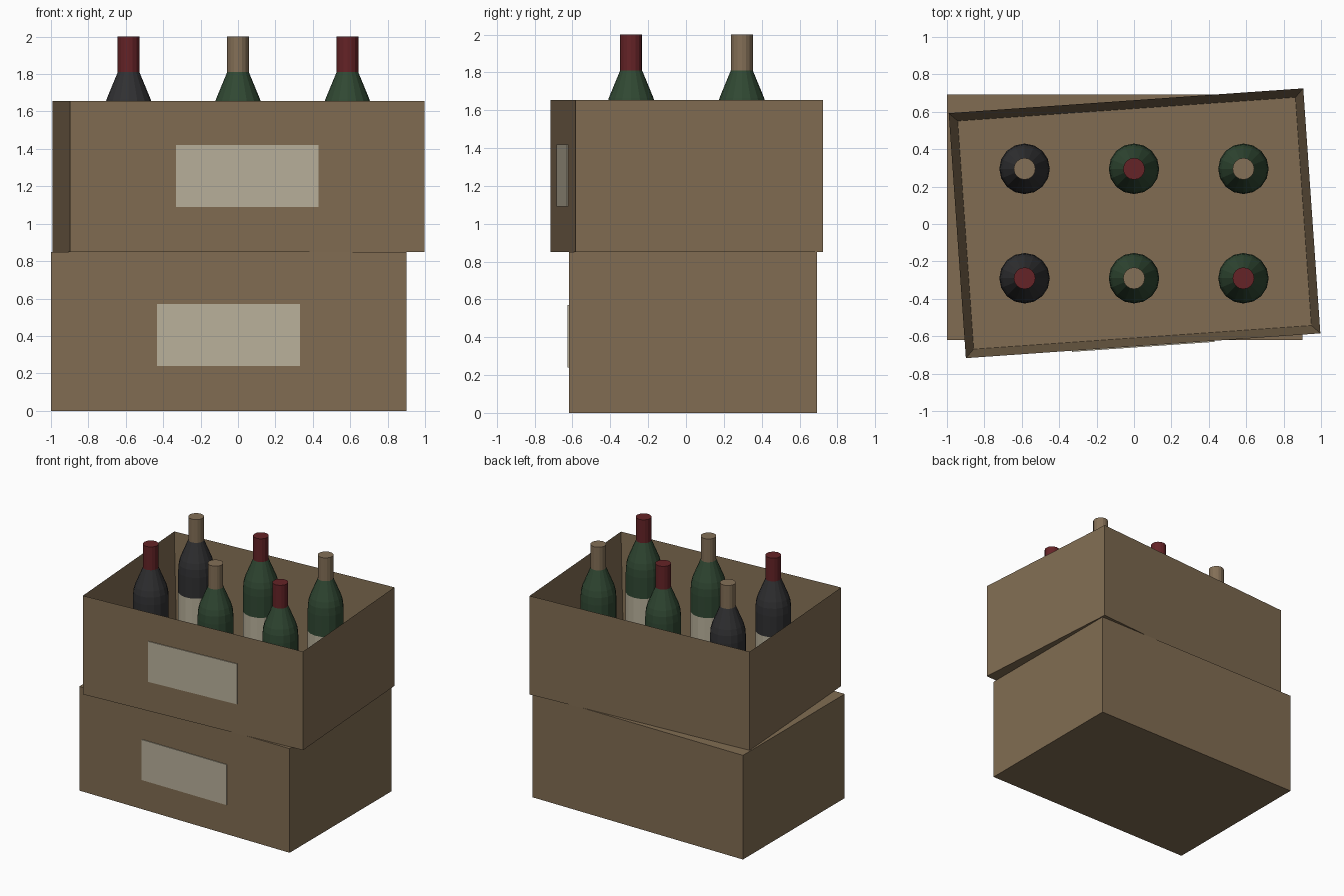
import bpy, bmesh, math
from mathutils import Matrix

if "Cube" in bpy.data.objects:
    bpy.data.objects.remove(bpy.data.objects["Cube"])

def mat(name, r, g, b):
    m = bpy.data.materials.new(name)
    m.diffuse_color = (r, g, b, 1)
    m.use_nodes = True
    m.node_tree.nodes["Principled BSDF"].inputs["Base Color"].default_value = m.diffuse_color
    return m

CARD = mat("cardboard", 0.22, 0.152, 0.085)
PAPER = mat("label_paper", 0.49, 0.44, 0.33)
GREEN = mat("green_glass", 0.03, 0.065, 0.033)
BLACK = mat("dark_glass", 0.03, 0.03, 0.032)
RED = mat("red_foil", 0.13, 0.017, 0.02)
TAN = mat("tan_foil", 0.23, 0.16, 0.095)

W, D, T = 1.9, 1.313, 0.045   # case width, depth, wall thickness

def add_object(name, bm, mats, matrix=Matrix()):
    bmesh.ops.recalc_face_normals(bm, faces=bm.faces)
    me = bpy.data.meshes.new(name)
    bm.to_mesh(me)
    bm.free()
    for m in mats:
        me.materials.append(m)
    ob = bpy.data.objects.new(name, me)
    ob.matrix_world = matrix
    bpy.context.collection.objects.link(ob)
    return ob

def box(name, size, centre, material, matrix, open_top=False):
    bm = bmesh.new()
    bmesh.ops.create_cube(bm, size=1, matrix=Matrix.Translation(centre) @ Matrix.Diagonal((*size, 1)))
    if open_top:
        # inset the lid and push it down to make walls and floor
        bm.normal_update()
        top = max(bm.faces, key=lambda f: f.calc_center_median().z)
        bmesh.ops.inset_region(bm, faces=[top], thickness=T, use_even_offset=True)
        bmesh.ops.translate(bm, verts=top.verts, vec=(0, 0, T - size[2]))
    return add_object(name, bm, [material], matrix)

def case(name, x, y, z, height, angle, label_z, open_top):
    m = Matrix.Translation((x, y, z)) @ Matrix.Rotation(angle, 4, 'Z')
    box(name, (W, D, height), (0, 0, height / 2), CARD, m, open_top)
    box(name + "_label", (0.765, 0.008, 0.33), (0, -D / 2 - 0.002, label_z), PAPER, m)

case("lower_case", -0.05, 0.037, 0, 0.85, 0, 0.405, False)
case("upper_case", 0.003, 0.004, 0.85, 0.805, math.radians(4), 0.405, True)

# Bottle profile: radius, height, and material of the band above the point
# (0 glass, 1 paper label, 2 foil cap)
PROFILE = [(0.0, 0.895, 0), (0.135, 0.895, 0), (0.135, 1.06, 1), (0.135, 1.39, 0),
           (0.135, 1.56, 0), (0.13, 1.62, 0), (0.118, 1.665, 0), (0.085, 1.745, 0),
           (0.058, 1.81, 2), (0.058, 2.0, 2), (0.0, 2.0, 2)]

def bottle(name, x, y, glass, cap, sides=16):
    bm = bmesh.new()
    rings = []
    for r, z, _ in PROFILE:
        if r == 0:
            rings.append([bm.verts.new((0, 0, z))] * sides)
        else:
            rings.append([bm.verts.new((r * math.cos(2 * math.pi * i / sides),
                                        r * math.sin(2 * math.pi * i / sides), z))
                          for i in range(sides)])
    for (_, _, band), a, b in zip(PROFILE, rings, rings[1:]):
        for i in range(sides):
            j = (i + 1) % sides
            f = bm.faces.new(list(dict.fromkeys([a[i], a[j], b[j], b[i]])))
            f.material_index = band
    add_object(name, bm, [glass, PAPER, cap], Matrix.Translation((x, y, 0)))

# Six bottles in two rows, with alternating caps
for col in range(3):
    for row in range(2):
        bottle(f"bottle_{row}_{col}", (col - 1) * 0.585, -0.29 + row * 0.585,
               BLACK if col == 0 else GREEN, RED if (col + row) % 2 == 0 else TAN)
